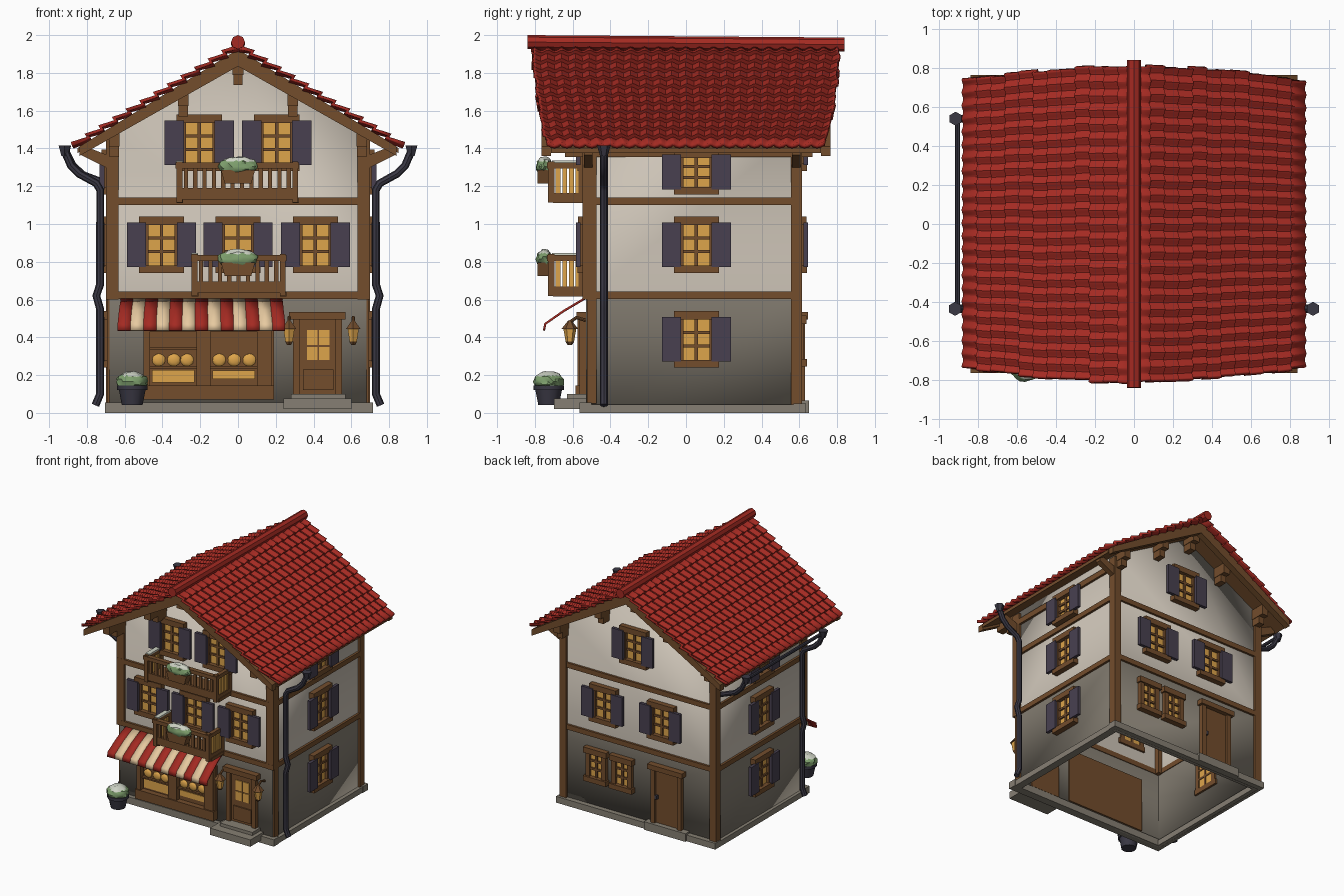
import bpy, bmesh, math, random
from mathutils import Matrix, Vector

if "Cube" in bpy.data.objects:
    bpy.data.objects.remove(bpy.data.objects["Cube"])
random.seed(4)

def mat(name, r, g, b):
    m = bpy.data.materials.new(name)
    m.diffuse_color = [((c / 255 + .055) / 1.055) ** 2.4 for c in (r, g, b)] + [1]
    m.use_nodes = True
    m.node_tree.nodes["Principled BSDF"].inputs["Base Color"].default_value = m.diffuse_color
    return m

RED = mat("roof red", 164, 42, 34)
BROWN = mat("timber brown", 115, 77, 44)
WALL = mat("plaster white", 204, 195, 182)
STONE = mat("stone grey", 134, 127, 115)
SLATE = mat("shutter slate", 72, 64, 80)
GLOW = mat("window yellow", 222, 165, 75)
GREEN = mat("leaf green", 125, 158, 108)
CREAM = mat("awning cream", 238, 208, 165)
PALE = mat("snow white", 205, 210, 196)
DARK = mat("pipe dark", 58, 56, 68)

def mesh(name, verts, faces, mats, idx=None, solid=0):
    me = bpy.data.meshes.new(name)
    me.from_pydata(verts, [], faces)
    for m in mats:
        me.materials.append(m)
    if idx:
        me.polygons.foreach_set("material_index", idx)
    ob = bpy.data.objects.new(name, me)
    bpy.context.collection.objects.link(ob)
    if solid:
        mod = ob.modifiers.new("thickness", 'SOLIDIFY')
        mod.thickness, mod.offset = solid, -1
    return ob

def from_bm(name, bm, mats, rule=None):
    ob = mesh(name, [], [], mats)
    if rule:
        for f in bm.faces:
            f.material_index = rule(f)
    bm.to_mesh(ob.data)
    bm.free()
    return ob

def boxes(name, m, items, rot=0):
    """Boxes given as x0,x1,y0,y1,z0,z1, turned about z by rot degrees."""
    bm = bmesh.new()
    R = Matrix.Rotation(math.radians(rot), 4, 'Z')
    for a, b, c, d, e, f in items:
        T = Matrix.Translation(((a + b) / 2, (c + d) / 2, (e + f) / 2))
        bmesh.ops.create_cube(bm, size=1, matrix=R @ T @ Matrix.Diagonal((b - a, d - c, f - e, 1)))
    return from_bm(name, bm, [m])

def prism(name, m, pts, y0, y1):
    n = len(pts)
    v = [(x, y, z) for y in (y0, y1) for x, z in pts]
    f = [list(range(n)), list(range(2 * n - 1, n - 1, -1))]
    f += [(i, i + n, (i + 1) % n + n, (i + 1) % n) for i in range(n)]
    ob = mesh(name, v, f, [m])
    bm = bmesh.new()
    bm.from_mesh(ob.data)
    bmesh.ops.recalc_face_normals(bm, faces=bm.faces)
    bm.to_mesh(ob.data)
    bm.free()

def tube(name, m, pts, r):
    cu = bpy.data.curves.new(name, 'CURVE')
    cu.dimensions, cu.bevel_depth, cu.bevel_resolution, cu.use_fill_caps = '3D', r, 2, True
    sp = cu.splines.new('POLY')
    sp.points.add(len(pts) - 1)
    for p, q in zip(sp.points, pts):
        p.co = (*q, 1)
    cu.materials.append(m)
    ob = bpy.data.objects.new(name, cu)
    bpy.context.collection.objects.link(ob)
    bpy.ops.object.select_all(action='DESELECT')
    ob.select_set(True)
    bpy.context.view_layer.objects.active = ob
    bpy.ops.object.convert(target='MESH')

def cone(name, m, x, y, z0, z1, r0, r1, seg=12):
    bm = bmesh.new()
    bmesh.ops.create_cone(bm, cap_ends=True, segments=seg, radius1=r0, radius2=r1, depth=z1 - z0,
                          matrix=Matrix.Translation((x, y, (z0 + z1) / 2)))
    return from_bm(name, bm, [m])

def bush(name, c, s):
    bm = bmesh.new()
    bmesh.ops.create_icosphere(bm, subdivisions=3, radius=1)
    for v in bm.verts:
        k = random.uniform(.88, 1.06)
        v.co = Vector([c[i] + v.co[i] * s[i] * k for i in range(3)])
    bm.normal_update()
    top = c[2] + s[2] * .55
    from_bm(name, bm, [GREEN, PALE], lambda f: int(f.calc_center_median().z > top))

# House walls: open-bottomed shell, stone below and plaster above
W, F, B = .68, -.53, .595
ring = [(-W, F), (W, F), (W, B), (-W, B)]
V = [(x, y, z) for z in (0, .62, 1.485) for x, y in ring] + [(0, F, 1.885), (0, B, 1.885)]
faces = []
for i in range(4):
    j = (i + 1) % 4
    faces += [(i, j, j + 4, i + 4), (i + 4, j + 4, j + 8) + ((12 + i // 2,) if i % 2 == 0 else ()) + (i + 8,)]
mesh("house_walls", V, faces, [STONE, WALL], [0, 1] * 4, .02)
boxes("plinth", STONE, [(-.705, .715, -.565, -.50, 0, .055), (-.705, .715, .57, .635, 0, .05),
                        (-.705, -.65, -.5, .57, 0, .045), (.65, .71, -.5, .57, 0, .045)])
boxes("door_steps", STONE, [(.24, .6, -.70, -.53, .02, .075), (.28, .57, -.63, -.53, .07, .10),
                            (-.45, -.08, .59, .65, 0, .065)])

# Timber frame
boxes("corner_posts", BROWN, [p for s in (-1, 1) for p in (
    (s * .665 - .033, s * .665 + .033, -.547, -.475, .6, 1.45),
    (s * .668 - .03, s * .668 + .03, .555, .615, .04, 1.45),
    (s * .68 - .014, s * .68 + .014, -.525, -.475, .05, .62))])
boxes("floor_beams", BROWN, [b for z in (.622, 1.12) for b in (
    (-.69, .69, -.548, -.51, z - .02, z + .02), (-.69, .69, .58, .612, z - .02, z + .02),
    (-.698, -.66, -.53, .6, z - .02, z + .02), (.66, .698, -.53, .6, z - .02, z + .02))]
    + [(s * .68 - .018, s * .68 + .018, -.53, .6, 1.355, 1.40) for s in (-1, 1)])

# Roof: wavy overlapping tiles on brown boarding
COURSES, COLS, SUB = 12, 22, 6
for s, side in ((-1, "left"), (1, "right")):
    rows = []
    for c in range(COURSES):
        e0, e1 = random.uniform(-.008, .008), random.uniform(-.008, .008)
        for t, o in ((c / COURSES, .003), ((c + 1) / COURSES, .024)):
            half = .81 - .075 * t ** 1.8
            row = []
            for j in range(COLS * SUB + 1):
                k = j / (COLS * SUB)
                q = o + .008 * math.cos(math.tau * j / SUB)
                row.append((s * (.868 * t + .52 * q), (-half + e0) * (1 - k) + (half + e1) * k,
                            1.937 - .53 * t + .85 * q))
            rows.append(row)
    n = COLS * SUB + 1
    fs = []
    for i in range(len(rows) - 1):
        for j in range(n - 1):
            q = (i * n + j, i * n + n + j, i * n + n + j + 1, i * n + j + 1)
            fs.append(q if s > 0 else q[::-1])
    mesh("roof_tiles_" + side, [p for r in rows for p in r], fs, [RED], None, .022)
    prism("roof_boarding_" + side, BROWN, [(0, 1.925), (s * .85, 1.402), (s * .85, 1.375), (0, 1.85)], -.715, .715)
    for y in (-.765, .715):
        prism("barge_board_" + side, BROWN, [(0, 1.925), (s * .84, 1.41), (s * .84, 1.36), (0, 1.835)], y, y + .05)
    for y in (-.54, .56):
        prism("eave_strut_" + side, BROWN, [(s * .68, 1.36), (s * .68, 1.29), (s * .83, 1.365), (s * .83, 1.42)], y, y + .045)
tube("ridge_cap", RED, [(0, -.84, 1.963), (0, .84, 1.95)], .037)

# Purlin ends with stepped brackets under both gables
boxes("purlin_ends", BROWN, [b for x, z in ((0, 1.84), (-.29, 1.675), (.29, 1.675), (-.655, 1.46), (.655, 1.46))
      for y0, y1, y2 in ((-.74, -.53, -.64), (.71, .59, .67))
      for b in ((x - .028, x + .028, min(y0, y1), max(y0, y1), z - .05, z + .03),
                (x - .024, x + .024, min(y1, y2), max(y1, y2), z - .105, z - .05))])

# Windows; each is placed by its wall's turn and distance
def window(u, z, rot, D, w=.215, h=.30, shutters=True, name="window"):
    a, b, c, d, o, i = u - w / 2, u + w / 2, z - h / 2, z + h / 2, -D - .03, -D + .03
    t = .038
    boxes(name + "_frame", BROWN, [
        (a, a + t, o, i, c, d), (b - t, b, o, i, c, d),
        (a - .012, b + .012, o - .012, i, d - .045, d), (a - .012, b + .012, o - .015, i, c, c + .04),
        (u - .009, u + .009, o + .008, i, c, d)]
        + [(a, b, o + .008, i, c + k * h - .008, c + k * h + .008) for k in (.38, .62)], rot)
    boxes(name + "_glass", GLOW, [(a + .01, b - .01, -D - .01, -D + .025, c + .01, d - .01)], rot)
    if shutters:
        boxes(name + "_shutters", SLATE, [(u + s * .132 - .051, u + s * .132 + .051, -D - .052, -D - .028,
                                           z - h * .39, z + h * .39) for s in (-1, 1)], rot)

for u, z in ((-.205, 1.43), (.205, 1.43), (-.405, .89), (0, .89), (.41, .89)):
    window(u, z, 0, -F, name="front_window")
for u, z in ((-.03, 1.43), (-.30, .89), (.215, .89)):
    window(u, z, 180, B, name="back_window")
for u in (-.37, -.14):
    window(u, .38, 180, B, .18, .27, False, name="back_small_window")
for z, h in ((1.275, .24), (.89, .30), (.39, .30)):
    window(.055, z, 90, W, h=h, name="right_window")
    window(-.03, z, -90, W, h=h, name="left_window")

# Doors
def door(name, u, rot, D, w):
    a, b = u - w / 2, u + w / 2
    boxes(name, BROWN, [(a, a + .035, -D - .035, -D + .02, .06, .52), (b - .035, b, -D - .035, -D + .02, .06, .52),
                        (a - .02, b + .02, -D - .05, -D + .02, .495, .535), (a, b, -D - .015, -D + .025, .06, .5)], rot)
door("front_door", .42, 0, -F, .26)
boxes("front_door_panel", BROWN, [(.345, .505, -.555, -.54, .12, .23)])
boxes("front_door_glass", GLOW, [(.365, .421, -.552, -.54, .28, .35), (.43, .485, -.552, -.54, .28, .35),
                                 (.365, .421, -.552, -.54, .36, .44), (.43, .485, -.552, -.54, .36, .44)])
door("back_door", .26, 180, B, .27)
boxes("back_door_handle", DARK, [(.16, .18, -.63, -.6, .26, .29)], 180)

# Shop front with goods on shelves
boxes("shop_frame", BROWN, [(-.50, .19, -.54, -.505, .07, .5), (-.50, -.465, -.575, -.53, .07, .5),
      (-.22, -.145, -.575, -.53, .07, .5), (.10, .18, -.575, -.53, .07, .5), (-.50, .18, -.575, -.53, .43, .52),
      (-.51, .19, -.585, -.53, .07, .145), (-.47, -.21, -.56, -.53, .335, .35), (-.47, .12, -.56, -.53, .235, .247)])
boxes("shop_glow", GLOW, [(-.455, -.23, -.548, -.538, .16, .228), (-.135, .09, -.548, -.538, .18, .225)])
for k, x in enumerate((-.42, -.34, -.27, -.10, -.02, .06)):
    bm = bmesh.new()
    bmesh.ops.create_icosphere(bm, subdivisions=2, radius=1, matrix=Matrix.Translation(
        (x, -.545, .28)) @ Matrix.Diagonal((.036, .014, .034, 1)))
    from_bm("bread", bm, [GLOW])

# Striped awning
N, av, af, ai = 13, [], [], []
for k in range(N):
    for x in (k / N, (k + 1) / N):
        for x0, x1, y, z in ((-.62, .235, -.54, .61), (-.63, .242, -.65, .545), (-.637, .25, -.75, .475), (-.637, .25, -.758, .437)):
            av.append((x0 + (x1 - x0) * x, y, z))
    for r in range(3):
        af.append((8 * k + r, 8 * k + r + 1, 8 * k + r + 5, 8 * k + r + 4))
        ai.append(k % 2)
mesh("awning", av, af, [RED, CREAM], ai, .012)

# Balconies with planters
def balcony(name, x0, x1, z0, zt):
    y0, n = -.725, round((x1 - x0) / .05)
    b = [(x0, x1, y0, -.53, z0 + .015, z0 + .05), (x0 - .005, x1 + .005, y0 - .012, y0 + .025, zt - .03, zt),
         (x0, x1, y0, y0 + .02, z0 + .05, z0 + .075)]
    for s in (x0, x1 - .03):
        b += [(s, s + .03, y0 - .005, y0 + .028, z0, zt + .005), (s, s + .03, y0, -.53, zt - .03, zt),
              (s, s + .03, -.57, -.53, z0, zt), (s, s + .035, y0 + .02, -.53, z0 - .005, z0 + .02)]
    b += [(x0 + (x1 - x0) * k / n - .011, x0 + (x1 - x0) * k / n + .011, y0 + .002, y0 + .018, z0 + .05, zt - .02)
          for k in range(1, n)]
    boxes(name + "_balcony", BROWN, b)
    boxes(name + "_side_slats", GLOW, [(s + .006, s + .024, y, y + .026, z0 + .05, zt - .025)
          for s in (x0, x1 - .03) for y in (-.69, -.655, -.62, -.585)])
    boxes(name + "_rail_snow", PALE, [(x0 - .002, x0 + .034, -.71, -.55, zt, zt + .012)])
    prism(name + "_planter", BROWN, [(-.09, zt - .04), (.09, zt - .04), (.07, zt - .11), (-.07, zt - .11)], -.785, -.72)
    bush(name + "_planter_bush", (0, -.75, zt - .02), (.108, .045, .052))
balcony("upper", -.325, .318, 1.115, 1.325)
balcony("lower", -.245, .252, .62, .835)

# Lanterns beside the door
for x in (.27, .61):
    cone("lantern_glass", GLOW, x, -.615, .375, .445, .022, .034, 6)
    cone("lantern_top", BROWN, x, -.615, .445, .49, .044, .008, 6)
    cone("lantern_base", BROWN, x, -.615, .36, .378, .012, .024, 6)
    tube("lantern_arm", BROWN, [(x, -.615, .48), (x, -.58, .505), (x, -.53, .49)], .009)

# Potted plant
cone("pot", DARK, -.56, -.727, .042, .13, .055, .072)
cone("pot_rim", DARK, -.56, -.727, .12, .145, .08, .08)
bush("pot_plant", (-.56, -.727, .165), (.085, .08, .056))

# Gutters and downpipes
for s, side in ((-1, "left"), (1, "right")):
    path = ((.915, 1.38), (.885, 1.31), (.84, 1.265), (.75, 1.215), (.73, 1.18), (.73, .68), (.75, .62), (.73, .55), (.73, .1), (.755, .04))
    tube("downpipe_" + side, DARK, [(s * x, -.435, z) for x, z in path], .021)
    cone("rain_head_" + side, DARK, s * .918, -.435, 1.36, 1.415, .02, .036, 6)
tube("gutter_left", DARK, [(-.905, -.435, 1.385), (-.905, .54, 1.385)], .013)
cone("rain_head_back", DARK, -.915, .54, 1.36, 1.415, .02, .036, 6)
tube("back_elbow", DARK, [(-.91, .54, 1.38), (-.875, .54, 1.31), (-.82, .54, 1.26), (-.69, .54, 1.21)], .02)

# Smooth rounded parts, keep corners sharp
bpy.ops.object.select_all(action='DESELECT')
for ob in bpy.context.scene.objects:
    ob.select_set(True)
    bpy.context.view_layer.objects.active = ob
bpy.ops.object.shade_smooth_by_angle(angle=math.radians(35))
